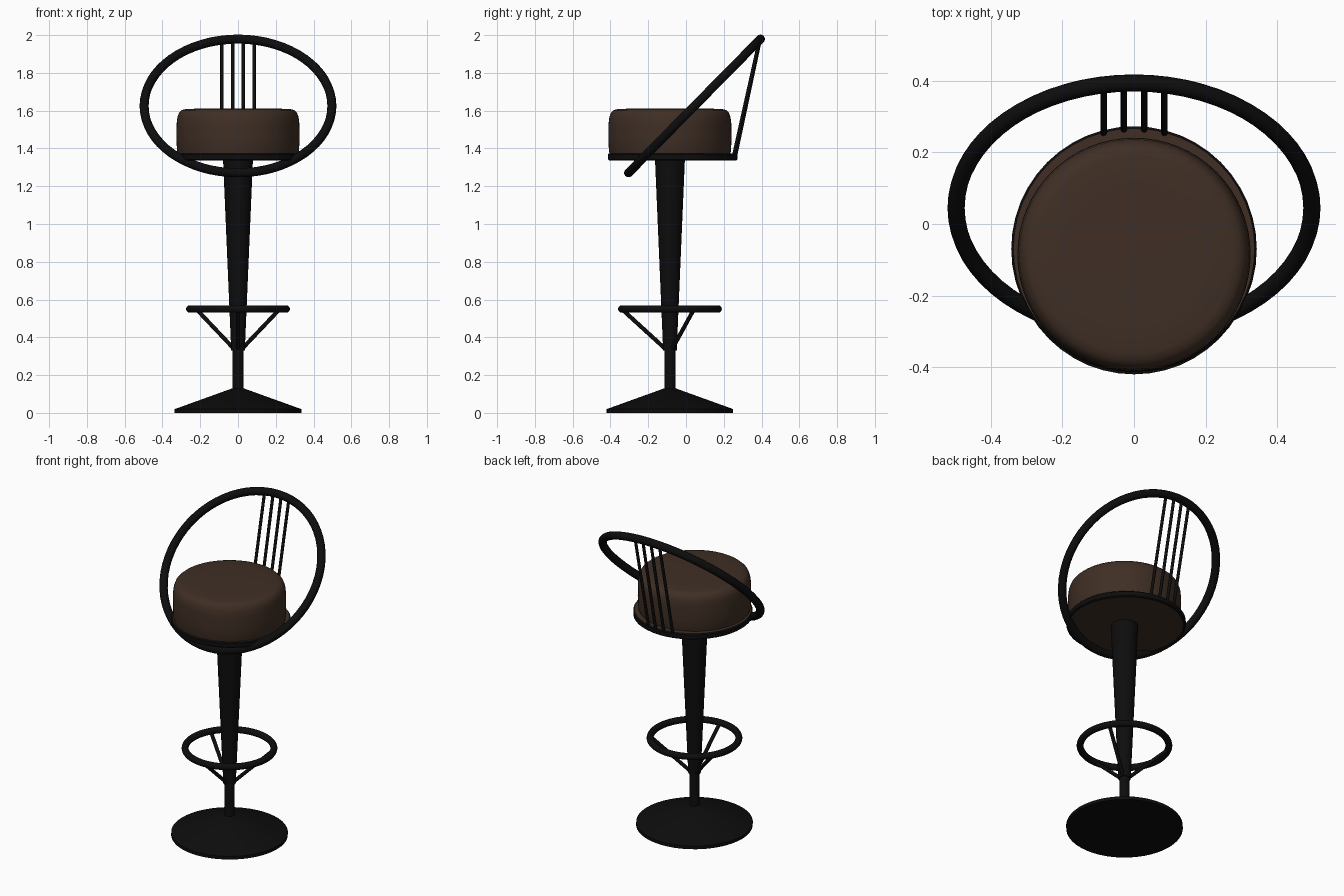
import bpy, bmesh, math
from mathutils import Vector, Matrix

cube = bpy.data.objects.get("Cube")
if cube:
    bpy.data.objects.remove(cube, do_unlink=True)

AXIS_Y = -0.085  # y of the pedestal axis


def material(name, rgb):
    m = bpy.data.materials.new(name)
    m.use_nodes = True
    m.diffuse_color = (*rgb, 1)
    bsdf = m.node_tree.nodes["Principled BSDF"]
    bsdf.inputs["Base Color"].default_value = (*rgb, 1)
    bsdf.inputs["Roughness"].default_value = 0.6
    return m


black = material("black metal", (0.004, 0.004, 0.004))
brown = material("brown leather", (0.05, 0.028, 0.018))


def finish(name, bm, mats, angle=35):
    bmesh.ops.recalc_face_normals(bm, faces=bm.faces)
    mesh = bpy.data.meshes.new(name)
    bm.to_mesh(mesh)
    bm.free()
    for m in mats:
        mesh.materials.append(m)
    ob = bpy.data.objects.new(name, mesh)
    bpy.context.collection.objects.link(ob)
    bpy.ops.object.select_all(action="DESELECT")
    ob.select_set(True)
    bpy.context.view_layer.objects.active = ob
    bpy.ops.object.shade_smooth_by_angle(angle=math.radians(angle))
    return ob


def lathe(name, profile, y, mats, rule=None, steps=48):
    """Spin (radius, height) points around a vertical axis."""
    bm = bmesh.new()
    verts = [bm.verts.new((r, 0, z)) for r, z in profile]
    edges = [bm.edges.new(pair) for pair in zip(verts, verts[1:])]
    bmesh.ops.spin(bm, geom=verts + edges, axis=(0, 0, 1), cent=(0, 0, 0),
                   angle=math.tau, steps=steps)
    bmesh.ops.remove_doubles(bm, verts=bm.verts, dist=1e-5)
    bmesh.ops.translate(bm, verts=bm.verts, vec=(0, y, 0))
    if rule:
        for f in bm.faces:
            f.material_index = rule(f)
    return finish(name, bm, mats)


def hoop(name, major, minor, center, tilt=0.0):
    bpy.ops.mesh.primitive_torus_add(
        major_radius=major, minor_radius=minor, major_segments=64,
        minor_segments=14, location=center, rotation=(tilt, 0, 0))
    ob = bpy.context.object
    ob.name = name
    ob.data.materials.append(black)
    bpy.ops.object.shade_smooth()
    return ob


def rod(name, a, b, radius):
    a, b = Vector(a), Vector(b)
    bm = bmesh.new()
    turn = (b - a).to_track_quat("Z", "Y").to_matrix().to_4x4()
    bmesh.ops.create_cone(bm, cap_ends=True, segments=12, radius1=radius,
                          radius2=radius, depth=(b - a).length,
                          matrix=Matrix.Translation((a + b) / 2) @ turn)
    return finish(name, bm, [black])


# Pedestal: shallow cone foot, thin pole, tapered sleeve
lathe("base", [(0, 0), (0.335, 0), (0.335, 0.02), (0.03, 0.13), (0, 0.13)],
      AXIS_Y, [black])
lathe("pole", [(0, 0.1), (0.03, 0.1), (0.03, 0.4), (0, 0.4)], AXIS_Y, [black], steps=24)
lathe("column", [(0, 0.33), (0.036, 0.33), (0.079, 1.34), (0, 1.34)],
      AXIS_Y, [black], steps=32)

# Footrest ring on three struts
hoop("footrest_ring", 0.255, 0.02, (0, AXIS_Y, 0.55))
for i in range(3):
    a = math.radians(-90 + 120 * i)
    dx, dy = math.cos(a), math.sin(a)
    rod(f"footrest_strut_{i + 1}", (0.02 * dx, AXIS_Y + 0.02 * dy, 0.335),
        (0.25 * dx, AXIS_Y + 0.25 * dy, 0.545), 0.011)

# Seat pan: leather faces with a black rim
PAN_Y, PAN_R = -0.07, 0.343
lathe("seat_pan",
      [(0, 1.342), (PAN_R - 0.014, 1.342), (PAN_R - 0.008, 1.336),
       (PAN_R, 1.342), (PAN_R, 1.368), (PAN_R - 0.006, 1.374), (0, 1.374)],
      PAN_Y, [brown, black],
      lambda f: int((f.calc_center_median() - Vector((0, PAN_Y, 1.355))).xy.length > 0.33))

# Cushion with a soft shoulder and a slightly domed top
lathe("cushion",
      [(0, 1.36), (0.315, 1.36), (0.323, 1.385), (0.326, 1.45), (0.325, 1.53),
       (0.321, 1.565), (0.312, 1.59), (0.298, 1.603), (0.275, 1.609),
       (0.2, 1.611), (0, 1.612)],
      AXIS_Y, [brown], steps=64)

# Large tilted hoop forming arms and back
HOOP_R, HOOP_Y, HOOP_Z, TILT = 0.497, 0.045, 1.625, math.radians(45.4)
hoop("back_hoop", HOOP_R, 0.024, (0, HOOP_Y, HOOP_Z), TILT)

# Back rods between the pan rim and the hoop
for i in range(4):
    x = -0.085 + 0.0567 * i
    foot_y = PAN_Y + math.sqrt((PAN_R - 0.012) ** 2 - x * x)
    reach = math.sqrt(HOOP_R ** 2 - x * x)
    rod(f"back_rod_{i + 1}", (x, foot_y, 1.35),
        (x, HOOP_Y + reach * math.cos(TILT), HOOP_Z + reach * math.sin(TILT)), 0.009)
